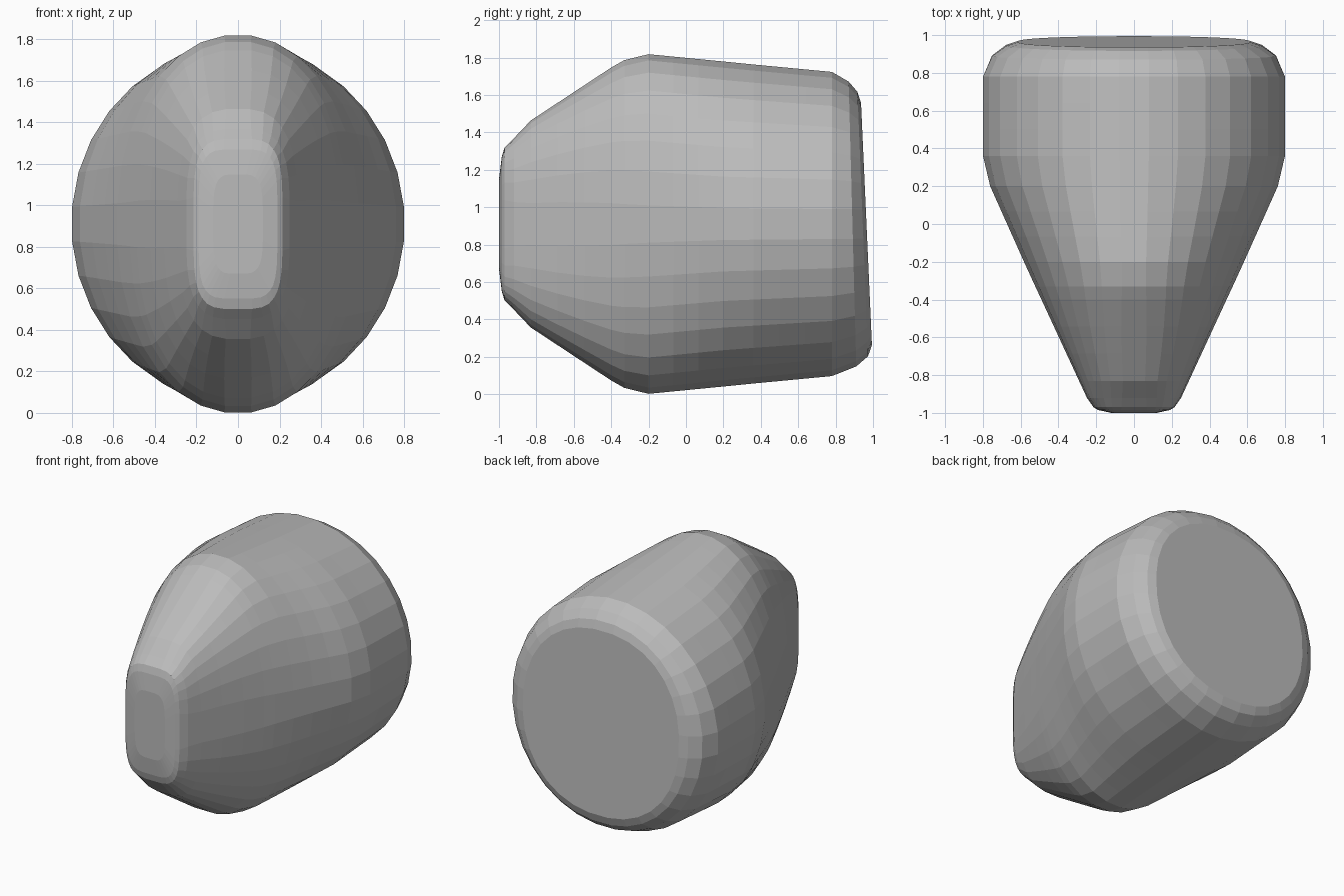
import bpy, bmesh
from math import sin, cos, pi

cube = bpy.data.objects.get("Cube")
if cube:
    bpy.data.objects.remove(cube, do_unlink=True)

# Stone colour
stone = bpy.data.materials.new("stone_grey")
stone.use_nodes = True
grey = (0.5, 0.5, 0.5, 1)
stone.diffuse_color = grey
stone.node_tree.nodes["Principled BSDF"].inputs["Base Color"].default_value = grey

SIDES = 32
MID = 0.91

# Key cross-sections: y, half width, half height, squareness
KEYS = [
    (-1.0, 0.12, 0.24, 4), (-0.985, 0.19, 0.36, 4.5), (-0.97, 0.215, 0.41, 4),
    (-0.92, 0.25, 0.46, 3.4), (-0.83, 0.292, 0.555, 2.9), (-0.4, 0.492, 0.84, 2.3),
    (-0.33, 0.525, 0.88, 2.2), (-0.2, 0.585, 0.912, 2.1), (0.2, 0.765, 0.873, 2),
    (0.36, 0.803, 0.857, 2), (0.78, 0.803, 0.817, 2), (0.89, 0.755, 0.765, 2.05),
    (0.945, 0.68, 0.71, 2.1), (0.965, 0.62, 0.65, 2.2),
]


def spow(v, p):
    return abs(v) ** p * (1 if v > 0 else -1)


def section(bm, y, a, b, n):
    """One rounded ring; the rear rings lean forward at the top."""
    lean = 0.045 * max(0, (y - 0.78) / 0.185)
    ring = []
    for i in range(SIDES):
        t = 2 * pi * (i + 0.5) / SIDES
        x, z = a * spow(sin(t), 2 / n), b * spow(cos(t), 2 / n)
        ring.append(bm.verts.new((x, y - lean * z, MID + z)))
    return ring


# Subdivide long stretches between key sections
stations = []
for p, q in zip(KEYS, KEYS[1:]):
    steps = max(1, round((q[0] - p[0]) / 0.14))
    for s in range(steps):
        f = s / steps
        stations.append([u + (v - u) * f for u, v in zip(p, q)])
stations.append(KEYS[-1])

# Skin the stone body
bm = bmesh.new()
rings = [section(bm, *s) for s in stations]
for r0, r1 in zip(rings, rings[1:]):
    for i in range(SIDES):
        j = (i + 1) % SIDES
        bm.faces.new((r0[i], r0[j], r1[j], r1[i]))
bm.faces.new(rings[0])
bm.faces.new(rings[-1])
bmesh.ops.recalc_face_normals(bm, faces=bm.faces)

mesh = bpy.data.meshes.new("stone_body")
bm.to_mesh(mesh)
bm.free()
mesh.materials.append(stone)
body = bpy.data.objects.new("stone_body", mesh)
bpy.context.collection.objects.link(body)
